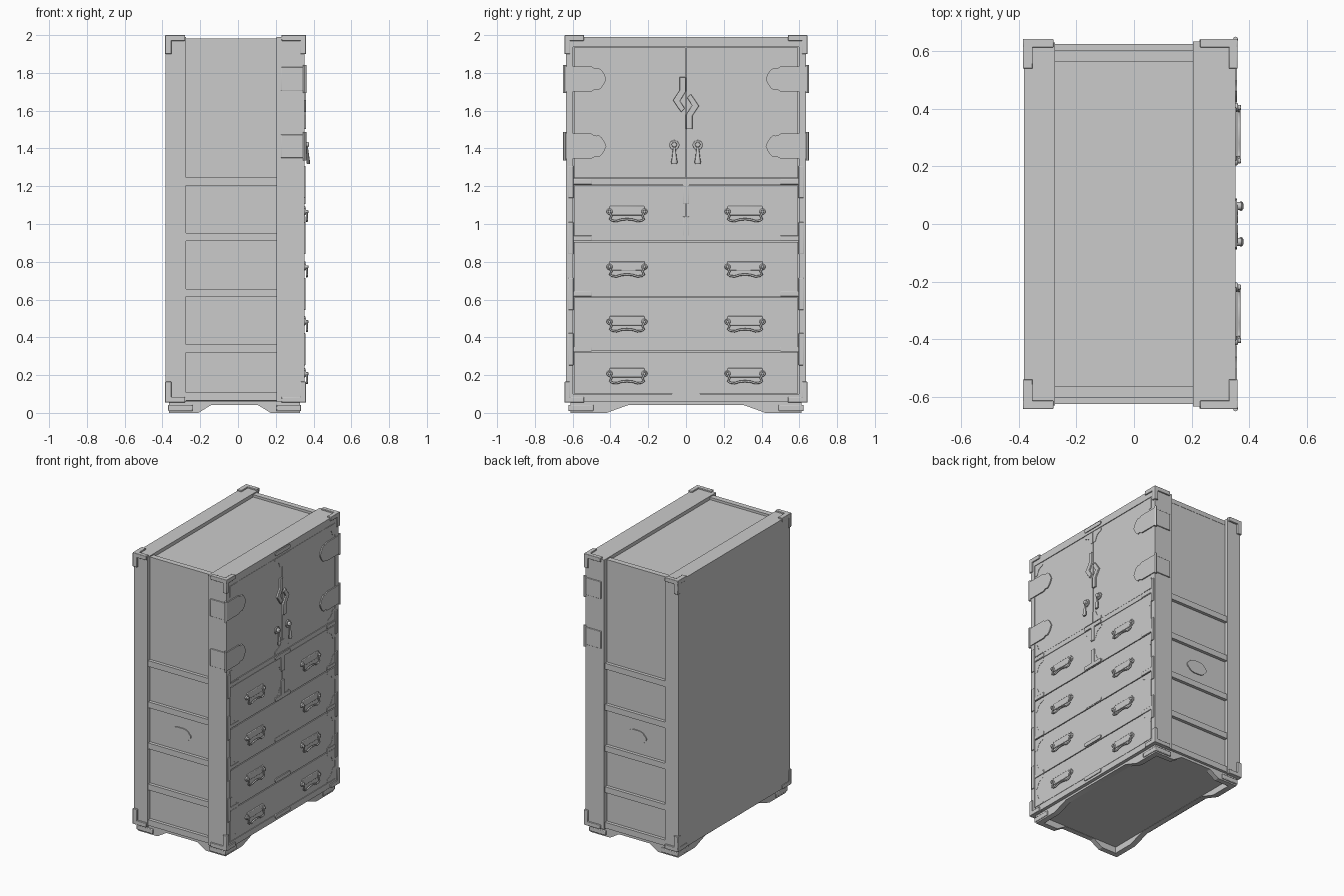
import bpy, math
from mathutils import Vector

if "Cube" in bpy.data.objects:
    bpy.data.objects.remove(bpy.data.objects["Cube"])

FX = 0.352   # front face plane (the doors face +x)


def finish(name, verts, faces, mirror=False, bevel=0.0):
    me = bpy.data.meshes.new(name)
    me.from_pydata(verts, [], faces)
    me.validate()
    ob = bpy.data.objects.new(name, me)
    bpy.context.collection.objects.link(ob)
    import bmesh
    bm = bmesh.new()
    bm.from_mesh(me)
    bmesh.ops.recalc_face_normals(bm, faces=bm.faces)
    bm.to_mesh(me)
    bm.free()
    if bevel:
        b = ob.modifiers.new("bevel", 'BEVEL')
        b.width, b.segments = bevel, 2
    if mirror:
        m = ob.modifiers.new("mirror", 'MIRROR')
        m.use_axis = (False, True, False)
        m.use_mirror_merge = False
    return ob


def prism(name, pts, axis, a, b, mirror=False, bevel=0.0):
    """Extrude a 2D outline along an axis; outline holds the other two coordinates in order."""
    def put(p, t):
        c = list(p)
        c.insert(axis, t)
        return c
    n = len(pts)
    verts = [put(p, a) for p in pts] + [put(p, b) for p in pts]
    faces = [list(range(n)), list(range(n, 2 * n))]
    faces += [[i, (i + 1) % n, n + (i + 1) % n, n + i] for i in range(n)]
    return finish(name, verts, faces, mirror, bevel)


def box(name, x0, x1, y0, y1, z0, z1, mirror=False, bevel=0.0):
    return prism(name, [(x0, y0), (x1, y0), (x1, y1), (x0, y1)], 2, z0, z1, mirror, bevel)


def disc(cy, cz, r, n):
    return [(cy + r * math.cos(2 * math.pi * i / n), cz + r * math.sin(2 * math.pi * i / n)) for i in range(n)]


def pill(y0, y1, z0, z1):
    """Plate outline with rounded ends."""
    r, cz = (z1 - z0) / 2, (z0 + z1) / 2
    arc = [math.radians(a) for a in range(-90, 91, 30)]
    return ([(y1 - r + r * math.cos(a), cz + r * math.sin(a)) for a in arc] +
            [(y0 + r - r * math.cos(a), cz - r * math.sin(a)) for a in arc])


def rod(name, pts, r):
    cu = bpy.data.curves.new(name, 'CURVE')
    cu.dimensions = '3D'
    cu.bevel_depth, cu.bevel_resolution, cu.use_fill_caps = r, 2, True
    sp = cu.splines.new('POLY')
    sp.points.add(len(pts) - 1)
    for p, c in zip(sp.points, pts):
        p.co = (*c, 1)
    ob = bpy.data.objects.new(name, cu)
    bpy.context.collection.objects.link(ob)


# carcass: back frame, recessed middle and hollow front frame
box("back_frame", -0.383, -0.275, -0.63, 0.63, 0.058, 1.99)
box("middle_body", -0.28, 0.21, -0.602, 0.602, 0.062, 1.965)
box("top_edge_strip", -0.275, 0.205, 0.565, 0.604, 1.95, 1.982, True)
box("front_core", 0.205, 0.335, -0.634, 0.634, 0.058, 1.99)
box("front_stile", 0.33, FX, 0.597, 0.634, 0.058, 1.99, True)
box("front_top_rail", 0.33, FX, -0.597, 0.597, 1.937, 1.99)
box("front_bottom_rail", 0.33, FX, -0.597, 0.597, 0.058, 0.1)
box("door_sill_rail", 0.33, FX, -0.597, 0.597, 1.207, 1.24)

# side rails and oval side plate
for z in (0.065, 0.32, 0.615, 0.91, 1.205):
    box("side_rail", -0.275, 0.205, 0.59, 0.625, z, z + 0.042, True)
oval = []
for i in range(48):
    a = 2 * math.pi * i / 48
    k = 1 + 0.07 * abs(math.cos(3 * a))
    oval.append((-0.03 + 0.076 * k * math.cos(a), 0.777 + 0.046 * k * math.sin(a)))
prism("side_plate", oval, 1, 0.6, 0.609, True)

# doors
box("door", 0.33, 0.35, 0.0015, 0.594, 1.243, 1.934, True)

# drawers, the top row split in two
levels = (0.1, 0.325, 0.614, 0.908, 1.207)
for i in range(3):
    box("drawer_front", 0.33, 0.351, -0.594, 0.594, levels[i] + 0.003, levels[i + 1] - 0.003)
box("small_drawer_front", 0.33, 0.351, 0.0015, 0.594, levels[3] + 0.003, levels[4] - 0.003, True)


# thin scalloped plates in the drawer and door corners
def corner_plate(y, z, dy, dz, s=0.085):
    pts = [(y, z)]
    for i in range(13):
        t = i / 12 * math.pi / 2
        r = s * (0.62 + 0.38 * abs(math.cos(2 * t)) + 0.1 * math.sin(6 * t) ** 2)
        pts.append((y + dy * r * math.cos(t), z + dz * r * math.sin(t)))
    prism("corner_plate", pts, 0, 0.349, 0.3525, True)


for i in range(4):
    corner_plate(0.594, levels[i] + 0.004, -1, 1)
    corner_plate(0.594, levels[i + 1] - 0.004, -1, -1)
for y, dy in ((0.594, -1), (0.002, 1)):
    corner_plate(y, 1.933, dy, -1, 0.08)
    corner_plate(y, 1.244, dy, 1, 0.08)
corner_plate(0.002, 0.912, 1, 1)
corner_plate(0.002, 1.203, 1, -1)

# metal strips down the centre line and T straps at the edges
for z in (0.075, 0.332, 0.622, 0.912, 1.208, 1.955):
    prism("centre_strip", pill(-0.086, 0.086, z, z + 0.027), 0, 0.345, 0.358 if z != 0.622 else 0.353)
box("centre_upper_strap", 0.345, 0.358, -0.017, 0.017, 1.105, 1.225, False, 0.003)
box("centre_lower_strap", 0.345, 0.358, -0.017, 0.017, 0.925, 1.04, False, 0.003)
for z in (0.337, 0.63, 0.925, 1.223):
    box("edge_strap", 0.345, 0.358, 0.596, 0.623, z - 0.085, z + 0.085, True, 0.003)
    box("edge_strap_arm", 0.345, 0.3545, 0.5, 0.6, z - 0.013, z + 0.013, True, 0.002)

# corner guards: three arms meeting at every outer corner
for xs, xe, back in ((-0.386, -0.28, True), (0.36, 0.23, False)):
    for zs, ze in ((2.0, 1.9), (0.055, 0.165)):
        dx = 0.034 if back else -0.03
        dz = -0.03 if zs > 1 else 0.03
        ax = (min(xs, xs + dx), max(xs, xs + dx))
        az = (min(zs, zs + dz), max(zs, zs + dz))
        box("corner_guard_depth", min(xs, xe), max(xs, xe), 0.613, 0.643, *az, True, 0.003)
        box("corner_guard_width", *ax, 0.54, 0.643, *az, True, 0.003)
        box("corner_guard_upright", *ax, 0.613, 0.643, min(zs, ze), max(zs, ze), True, 0.003)

# door hinges wrapping onto the sides
half = [(0.64, 0.066), (0.5, 0.066), (0.484, 0.056), (0.474, 0.055), (0.462, 0.058), (0.446, 0.045),
        (0.432, 0.024)]
for z in (1.768, 1.412):
    outline = [(y, z + h) for y, h in half] + [(0.422, z)] + [(y, z - h) for y, h in reversed(half)]
    prism("hinge_leaf", outline, 0, 0.346, 0.358, True)
    box("hinge_side_leaf", 0.227, 0.356, 0.625, 0.641, z - 0.062, z + 0.062, True, 0.003)
    prism("hinge_knuckle", disc(0.353, 0.642, 0.009, 12), 2, z - 0.075, z + 0.075, True)

# interlocking zigzag lock plates
lock = [(-0.034, 1.778), (-0.001, 1.778), (-0.001, 1.7), (-0.032, 1.652), (-0.006, 1.612),
        (-0.026, 1.592), (-0.069, 1.655), (-0.034, 1.708)]
prism("left_lock_plate", lock, 0, 0.345, 0.361, False, 0.003)
prism("right_lock_plate", [(-y, 3.28 - z) for y, z in lock], 0, 0.345, 0.361, False, 0.003)

# door pulls: octagonal plate, stud and flared drop
prism("pull_plate", disc(0.062, 1.418, 0.027, 8), 0, 0.345, 0.358, True, 0.002)
prism("pull_stud", disc(0.062, 1.42, 0.014, 16), 0, 0.35, 0.375, True, 0.004)
rings = []
for z, x, r in ((1.415, 0.366, 0.006), (1.39, 0.368, 0.008), (1.35, 0.371, 0.013), (1.328, 0.372, 0.017), (1.317, 0.372, 0.014)):
    rings += [(x + (py * 0.55), 0.062 + pz, z) for py, pz in disc(0, 0, r, 12)]
faces = [[k * 12 + i, k * 12 + (i + 1) % 12, k * 12 + 12 + (i + 1) % 12, k * 12 + 12 + i]
         for k in range(4) for i in range(12)] + [list(range(12)), list(range(48, 60))]
finish("pull_drop", rings, faces, True)

# drawer handles: back plate, studs and a wavy swinging bail
bail = [(0.09, 0.0), (0.09, -0.012), (0.082, -0.026), (0.09, -0.042), (0.078, -0.05), (0.055, -0.053),
        (0.03, -0.045), (0.0, -0.042)]
for z in (1.068, 0.775, 0.485, 0.21):
    box("handle_plate", 0.345, 0.357, 0.22, 0.405, z - 0.022, z + 0.027, True, 0.004)
    for y in (0.22, 0.405):
        prism("handle_rosette", disc(y, z - 0.002, 0.016, 16), 0, 0.345, 0.361, True, 0.003)
        prism("handle_stud", disc(y, z - 0.002, 0.009, 12), 0, 0.355, 0.372, True, 0.003)
    path = bail + [(-y, h) for y, h in reversed(bail[:-1])]
    for cy in (-0.3125, 0.3125):
        rod("handle_bail", [(0.365, cy + y, z + h) for y, h in path], 0.0055)


# plinth: boards arched between the feet, with a floor panel and foot plates
def arch(a, b, foot, slope):
    return [(a, 0), (a + foot, 0), (a + foot + slope, 0.043), (b - foot - slope, 0.043),
            (b - foot, 0), (b, 0), (b, 0.06), (a, 0.06)]


prism("side_plinth", arch(-0.365, 0.328, 0.155, 0.07), 1, 0.575, 0.612, True)
for x in (-0.365, 0.288):
    prism("cross_plinth", arch(-0.611, 0.611, 0.19, 0.12), 0, x, x + 0.04)
box("floor_panel", -0.34, 0.3, -0.59, 0.59, 0.045, 0.065)
for x0, x1, e0, e1 in ((-0.37, -0.24, -0.37, -0.355), (0.203, 0.334, 0.319, 0.334)):
    box("foot_side_plate", x0, x1, 0.6, 0.622, 0.01, 0.043, True, 0.004)
    box("foot_cross_plate", e0, e1, 0.49, 0.622, 0.01, 0.043, True, 0.004)

# smooth the round parts while keeping edges sharp
for ob in bpy.data.objects:
    if ob.type == 'MESH':
        ob.select_set(True)
        bpy.context.view_layer.objects.active = ob
bpy.ops.object.shade_smooth_by_angle(angle=math.radians(30))
